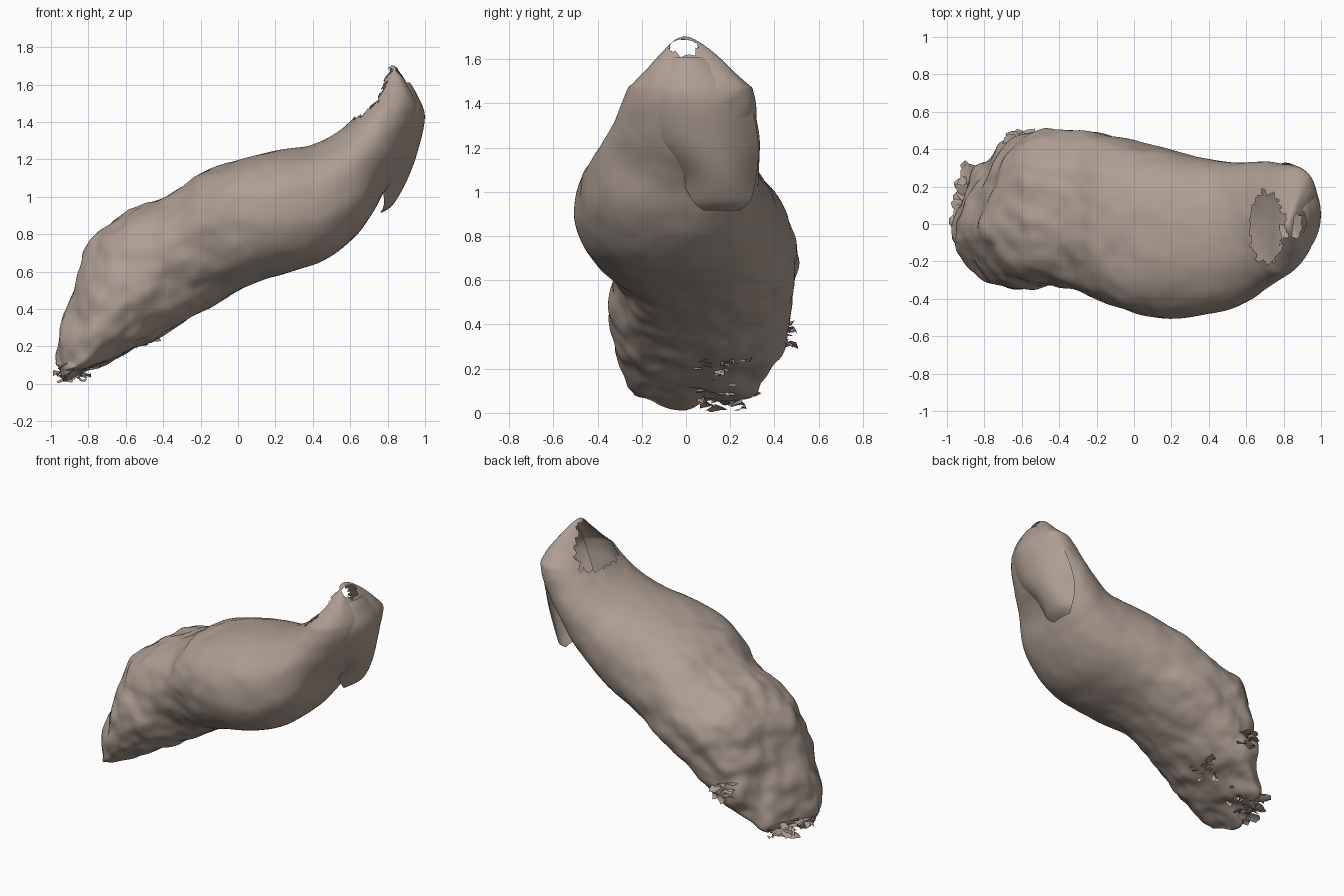
import bpy, bmesh, math, random
from mathutils import Vector, noise

if "Cube" in bpy.data.objects:
    bpy.data.objects.remove(bpy.data.objects["Cube"])

random.seed(4)

# Sections along the body: top x,z / bottom x,z / y min,max / y skew of the top / roundness
SECTIONS = [
    (-0.985, 0.10, -0.93, 0.02, -0.25, 0.30, 0.0, 0.75),
    (-0.955, 0.28, -0.78, 0.09, -0.30, 0.40, 0.0, 0.72),
    (-0.87, 0.55, -0.62, 0.155, -0.33, 0.46, 0.0, 0.75),
    (-0.785, 0.76, -0.42, 0.25, -0.33, 0.49, 0.0, 0.8),
    (-0.64, 0.90, -0.22, 0.37, -0.32, 0.50, 0.0, 0.85),
    (-0.42, 0.98, -0.05, 0.47, -0.36, 0.49, 0.0, 0.85),
    (-0.20, 1.12, 0.12, 0.55, -0.46, 0.45, 0.0, 0.85),
    (0.02, 1.20, 0.30, 0.60, -0.505, 0.40, 0.0, 0.87),
    (0.22, 1.25, 0.46, 0.66, -0.49, 0.36, 0.0, 0.87),
    (0.40, 1.28, 0.60, 0.76, -0.46, 0.33, 0.0, 0.9),
    (0.55, 1.36, 0.71, 0.89, -0.40, 0.33, 0.0, 0.9),
    (0.66, 1.47, 0.79, 1.04, -0.33, 0.33, -0.02, 0.95),
    (0.75, 1.61, 0.92, 1.22, -0.26, 0.31, -0.04, 1.0),
    (0.82, 1.70, 0.98, 1.38, -0.19, 0.27, -0.04, 1.0),
    (0.87, 1.66, 0.985, 1.46, -0.12, 0.21, -0.03, 1.0),
]
SEG, STEPS = 144, 12


def spline(rows, t):
    """Catmull-Rom interpolation between rows of numbers."""
    i = min(int(t), len(rows) - 2)
    f = t - i
    p = [rows[max(0, min(len(rows) - 1, i + k))] for k in (-1, 0, 1, 2)]
    return [0.5 * (2 * b + (c - a) * f + (2 * a - 5 * b + 4 * c - d) * f * f
                   + (3 * b - a - 3 * c + d) * f ** 3) for a, b, c, d in zip(*p)]


def rounded(v, e):
    return math.copysign(abs(v) ** e, v)


def clamp(v):
    return max(0.0, min(1.0, v))


def finish(name, bm):
    me = bpy.data.meshes.new(name)
    bm.to_mesh(me)
    bm.free()
    for p in me.polygons:
        p.use_smooth = True
    ob = bpy.data.objects.new(name, me)
    bpy.context.collection.objects.link(ob)
    mat = bpy.data.materials.get("skin") or bpy.data.materials.new("skin")
    mat.diffuse_color = (0.42, 0.34, 0.29, 1)
    mat.use_nodes = True
    mat.node_tree.nodes["Principled BSDF"].inputs["Base Color"].default_value = mat.diffuse_color
    me.materials.append(mat)


# Body: lofted rings, closed at both ends
bm = bmesh.new()
rings = []
for r in range((len(SECTIONS) - 1) * STEPS + 1):
    tx, tz, bx, bz, y0, y1, skew, e = spline(SECTIONS, r / STEPS)
    ring = []
    for s in range(SEG):
        a = 2 * math.pi * s / SEG
        c, n = rounded(math.cos(a), e), rounded(math.sin(a), e)
        ring.append(bm.verts.new(((tx + bx) / 2 + (tx - bx) / 2 * c,
                                  (y0 + y1) / 2 + (y1 - y0) / 2 * n + skew * c,
                                  (tz + bz) / 2 + (tz - bz) / 2 * c)))
    rings.append(ring)
for a, b in zip(rings, rings[1:]):
    for s in range(SEG):
        t = (s + 1) % SEG
        bm.faces.new((a[s], a[t], b[t], b[s]))
for ring, scale in ((rings[0], 0.5), (rings[-1], 0.6)):
    mid = sum((v.co for v in ring), Vector()) / SEG
    for _ in range(3):
        inner = [bm.verts.new(mid + (v.co - mid) * scale) for v in ring]
        for s in range(SEG):
            t = (s + 1) % SEG
            bm.faces.new((ring[s], ring[t], inner[t], inner[s]))
        ring = inner
    bm.faces.new(ring)

# Round the low end in plan, more towards the back, and narrow the tip
for v in bm.verts:
    p = v.co
    shift = clamp((-0.45 - p.x) / 0.45) * (0.42 * max(0.0, p.y) + 0.4 * max(0.0, -0.08 - p.y))
    p.x += shift
    p.z += 0.35 * shift
    narrow = 1 - 0.6 * clamp((p.z - 1.47) / 0.24)
    p.y = -0.01 + (p.y + 0.01) * narrow
bmesh.ops.recalc_face_normals(bm, faces=bm.faces)
bm.normal_update()

# Skin wrinkles: strong near the low end, faint near the tip
moves = []
for v in bm.verts:
    p = v.co
    amp = 0.006 + 0.022 * clamp((0.2 - p.x) / 0.8)
    fold = noise.noise(Vector((p.x * 5 + p.z * 2, p.y * 5, p.z * 7 - p.x * 3)))
    moves.append(v.normal * amp * (fold + 0.45 * noise.noise(p * 12)))
for v, m in zip(bm.verts, moves):
    v.co += m
    v.co.z = max(v.co.z, 0.0)


# Openings: torn hole behind the tip, small window at the tip, holes underneath
def torn(f):
    p = f.calc_center_median()
    jag = 0.4 * noise.noise(p * 40)
    if p.z > 1.38 and f.normal.x < 0.1 and \
            ((p.x - 0.71) / 0.09) ** 2 + ((p.y + 0.02) / 0.19) ** 2 < 1 + jag:
        return True
    if p.x > 0.7 and ((p.y + 0.01) / 0.065) ** 2 + ((p.z - 1.655) / 0.035) ** 2 < 1:
        return True
    under = p.x < -0.45 and f.normal.z < -0.3 and 0.05 < p.y < 0.28
    end = p.z < 0.13 and p.x < -0.8 and p.y > 0
    return (under or end) and noise.noise(p * 14) > 0.32


bmesh.ops.delete(bm, geom=[f for f in bm.faces if torn(f)], context='FACES')
finish("body", bm)

# End plate: curved sheet over the tip with a free lower edge (x, z, y min, y max, side curl)
PLATE = [
    (0.77, 0.915, 0.08, 0.24, 0.01),
    (0.83, 0.96, 0.03, 0.29, 0.05),
    (0.90, 1.08, -0.04, 0.32, 0.12),
    (0.96, 1.24, -0.17, 0.325, 0.13),
    (0.999, 1.43, -0.18, 0.28, 0.10),
    (0.955, 1.55, -0.12, 0.17, 0.06),
    (0.92, 1.61, -0.07, 0.09, 0.03),
]
bm = bmesh.new()
grid = []
for r in range(6 * 8 + 1):
    x, z, y0, y1, curl = spline(PLATE, r / 8)
    grid.append([bm.verts.new((x - curl * abs(2 * k / 32 - 1) ** 2.2,
                               y0 + (y1 - y0) * k / 32, z)) for k in range(33)])
for a, b in zip(grid, grid[1:]):
    for k in range(32):
        bm.faces.new((a[k], a[k + 1], b[k + 1], b[k]))
finish("end_plate", bm)

# Loose crumpled flakes around the ragged low end
bm = bmesh.new()
for i in range(60):
    if i < 20:
        x = random.uniform(-0.85, -0.45)
        c = Vector((x, random.uniform(0.05, 0.27), 0.07 + (x + 0.88) * 0.42))
    elif i < 48:
        y = random.uniform(0.0, 0.30)
        c = Vector((random.uniform(-0.97, -0.85) + 0.2 * y, y, random.uniform(0.02, 0.11)))
    else:
        c = Vector((random.uniform(-0.68, -0.55), random.uniform(0.42, 0.48), random.uniform(0.25, 0.42)))
    size = random.uniform(0.025, 0.055)
    hub = bm.verts.new(c + Vector((0, 0, random.uniform(-0.01, 0.02))))
    rim = []
    for k in range(7):
        d = size * random.uniform(0.6, 1.2)
        p = c + Vector((d * math.cos(k * math.tau / 7), d * math.sin(k * math.tau / 7),
                        random.uniform(-0.02, 0.02)))
        rim.append(bm.verts.new((max(p.x, -1.0), min(p.y, 0.51), max(p.z, 0.0))))
    for k in range(7):
        bm.faces.new((hub, rim[k], rim[(k + 1) % 7]))
finish("flakes", bm)
